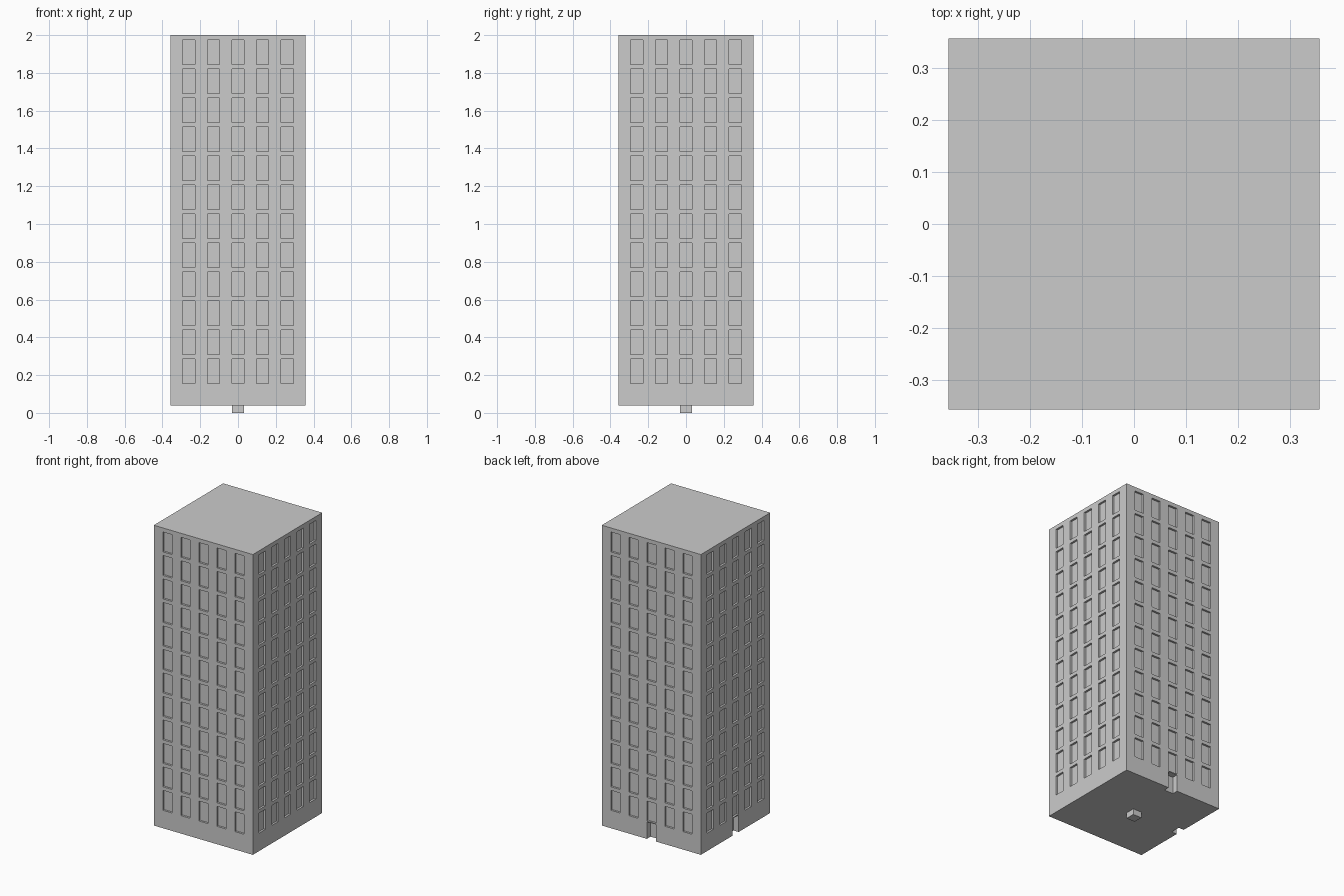
import bpy, bmesh, math
from mathutils import Matrix

if "Cube" in bpy.data.objects:
    bpy.data.objects.remove(bpy.data.objects["Cube"])

HALF = 0.358            # half width of the tower
BASE, TOP = 0.038, 2.0
SEG = 2 * HALF / 11     # window width = gap width
ROWS, COLS = 12, 5
PITCH, WIN_H, SILL = 0.1535, 0.130, 0.155


def add_box(bm, x0, x1, y0, y1, z0, z1, turn=0.0):
    """Box given by its limits, then turned about the z axis."""
    m = (Matrix.Rotation(turn, 4, 'Z')
         @ Matrix.Translation(((x0 + x1) / 2, (y0 + y1) / 2, (z0 + z1) / 2))
         @ Matrix.Diagonal((x1 - x0, y1 - y0, z1 - z0, 1)))
    bmesh.ops.create_cube(bm, size=1, matrix=m)


def finish(bm, name):
    mesh = bpy.data.meshes.new(name)
    bm.to_mesh(mesh)
    bm.free()
    obj = bpy.data.objects.new(name, mesh)
    bpy.context.collection.objects.link(obj)
    return obj


# tower block
bm = bmesh.new()
add_box(bm, -HALF, HALF, -HALF, HALF, BASE, TOP)
tower = finish(bm, "tower")

# recesses: a window grid on all four sides, doors at the back and left
bm = bmesh.new()
for side in range(4):                       # front, right, back, left
    turn = side * math.pi / 2
    for c in range(COLS):
        x = (c - (COLS - 1) / 2) * 2 * SEG
        for r in range(ROWS):
            z = SILL + r * PITCH
            add_box(bm, x - SEG / 2, x + SEG / 2, -HALF - 0.05, -HALF + 0.013,
                    z, z + WIN_H, turn)
    if side >= 2:
        add_box(bm, -SEG / 2, SEG / 2, -HALF - 0.05, -HALF + 0.038,
                BASE - 0.05, SILL - 0.006, turn)
cutter = finish(bm, "recess_cutter")
cutter.hide_render = True

# cut the recesses into the tower, then drop the cutter
mod = tower.modifiers.new("recesses", 'BOOLEAN')
mod.operation = 'DIFFERENCE'
mod.solver = 'EXACT'
mod.object = cutter
bpy.context.view_layer.objects.active = tower
tower.select_set(True)
bpy.ops.object.modifier_apply(modifier=mod.name)
bpy.data.objects.remove(cutter, do_unlink=True)

# small square peg under the base
bm = bmesh.new()
add_box(bm, -0.031, 0.031, -0.031, 0.031, 0, BASE)
finish(bm, "base_peg")
